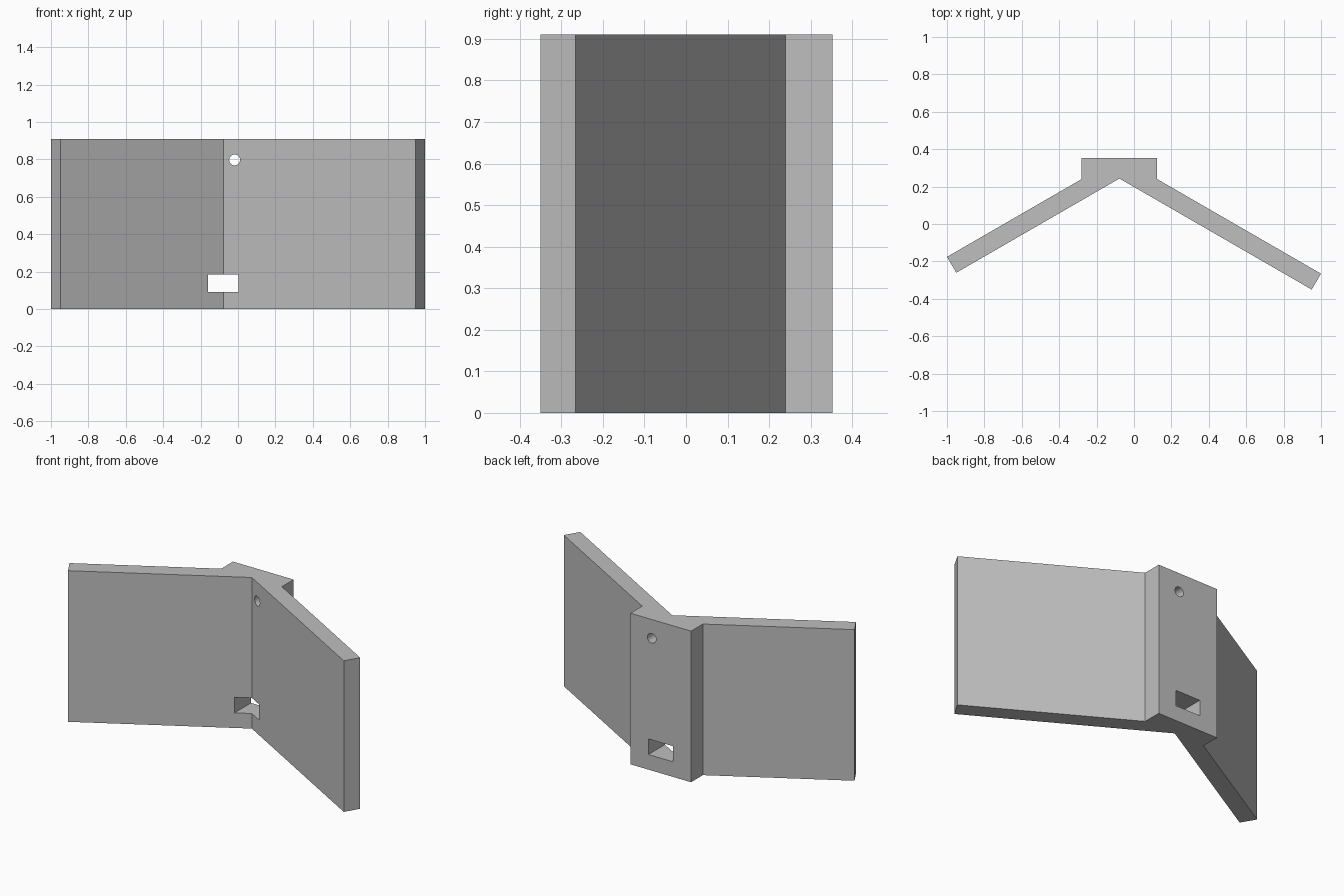
import bpy, bmesh, math
from mathutils import Matrix

cube = bpy.data.objects.get("Cube")
if cube:
    bpy.data.objects.remove(cube, do_unlink=True)

HEIGHT = 0.91
SLOPE = math.tan(math.radians(30))
APEX_X, APEX_Y = -0.078, 0.243      # inner corner between the two wings
BACK_Y, SHOULDER_Y = 0.352, 0.24    # rear pad and where the wings meet it
PAD_LEFT, PAD_RIGHT = 0.124, -0.28

grey = bpy.data.materials.new("plain grey")
grey.use_nodes = True
grey.diffuse_color = (0.52, 0.52, 0.52, 1)
grey.node_tree.nodes["Principled BSDF"].inputs["Base Color"].default_value = grey.diffuse_color


def make_object(name, bm):
    bmesh.ops.recalc_face_normals(bm, faces=bm.faces)
    mesh = bpy.data.meshes.new(name)
    bm.to_mesh(mesh)
    bm.free()
    mesh.materials.append(grey)
    obj = bpy.data.objects.new(name, mesh)
    bpy.context.collection.objects.link(obj)
    return obj


def inner_y(x):
    return APEX_Y - abs(x - APEX_X) * SLOPE


def outer_y(x, shoulder_x):
    return SHOULDER_Y - abs(x - shoulder_x) * SLOPE


# Angled bracket: two wings and a rear pad, extruded upward
profile = [
    (-1, outer_y(-1, PAD_RIGHT)), (-0.95, inner_y(-0.95)),
    (APEX_X, APEX_Y),
    (0.95, inner_y(0.95)), (1, outer_y(1, PAD_LEFT)),
    (PAD_LEFT, SHOULDER_Y), (PAD_LEFT, BACK_Y),
    (PAD_RIGHT, BACK_Y), (PAD_RIGHT, SHOULDER_Y),
]
bm = bmesh.new()
base = bm.faces.new([bm.verts.new((x, y, 0)) for x, y in profile])
top = bmesh.ops.extrude_face_region(bm, geom=[base])["geom"]
bmesh.ops.translate(bm, vec=(0, 0, HEIGHT),
                    verts=[v for v in top if isinstance(v, bmesh.types.BMVert)])
bracket = make_object("angled_bracket", bm)

# Round screw hole cutter
bm = bmesh.new()
bmesh.ops.create_cone(bm, cap_ends=True, segments=32, radius1=0.029, radius2=0.029, depth=1,
                      matrix=Matrix.Translation((-0.018, 0.25, 0.797))
                      @ Matrix.Rotation(math.pi / 2, 4, "X"))
screw_cutter = make_object("screw_hole_cutter", bm)

# Rectangular slot cutter
bm = bmesh.new()
bmesh.ops.create_cube(bm, size=1, matrix=Matrix.Translation((-0.078, 0.25, 0.138))
                      @ Matrix.Diagonal((0.164, 1, 0.094, 1)))
slot_cutter = make_object("slot_cutter", bm)

# Cut both openings and bake them into the bracket
for cutter in (screw_cutter, slot_cutter):
    cut = bracket.modifiers.new(cutter.name, "BOOLEAN")
    cut.operation = "DIFFERENCE"
    cut.solver = "EXACT"
    cut.object = cutter
    cutter.hide_render = True
bpy.context.view_layer.update()
result = bpy.data.meshes.new_from_object(
    bracket.evaluated_get(bpy.context.evaluated_depsgraph_get()))
bracket.modifiers.clear()
bracket.data = result
for cutter in (screw_cutter, slot_cutter):
    bpy.data.objects.remove(cutter, do_unlink=True)

# Smooth the hole wall, keep the flat plates crisp
bpy.ops.object.select_all(action="DESELECT")
bracket.select_set(True)
bpy.context.view_layer.objects.active = bracket
bpy.ops.object.shade_smooth_by_angle(angle=math.radians(20))
